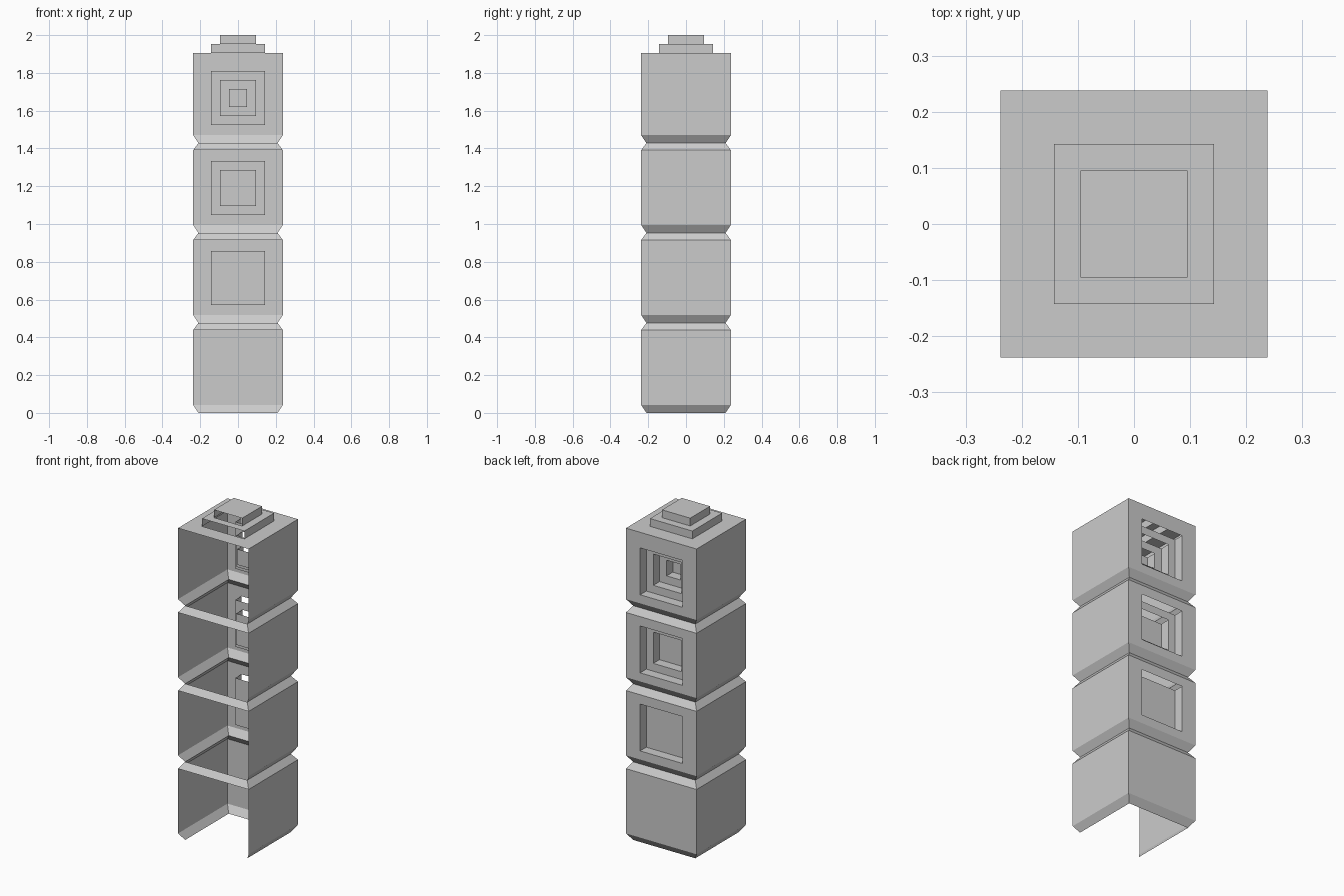
import bpy, bmesh

if "Cube" in bpy.data.objects:
    bpy.data.objects.remove(bpy.data.objects["Cube"])

U = 2 / 42          # module: tower is 10 wide and 42 tall
DEPTH = 1.25        # depth of each window step
NECK = 4.4          # half width at the grooves


def skin(bm, loops, skip, cap=False):
    """Join successive four-point loops with quads; skip(i, k) leaves a side open."""
    rows = [[bm.verts.new([c * U for c in p]) for p in loop] for loop in loops]
    for i, (a, b) in enumerate(zip(rows, rows[1:])):
        for k in range(4):
            n = (k + 1) % 4
            if not skip(i, k):
                bm.faces.new((a[k], a[n], b[n], b[k]))
    if cap:
        bm.faces.new(rows[-1])


def level(h, z):
    """Horizontal square loop; side 0 is the front, side 2 the back."""
    return [(-h, -h, z), (h, -h, z), (h, h, z), (-h, h, z)]


def upright(hx, z0, z1, y):
    """Loop on the back wall; side 0 is the sill, side 2 the head."""
    return [(hx, y, z0), (-hx, y, z0), (-hx, y, z1), (hx, y, z1)]


def finish(bm, name):
    bmesh.ops.remove_doubles(bm, verts=bm.verts, dist=1e-5)
    mesh = bpy.data.meshes.new(name)
    bm.to_mesh(mesh)
    bm.free()
    bpy.context.collection.objects.link(bpy.data.objects.new(name, mesh))


# Four hollow storeys: open front, only the upper front bevels are closed
for s in range(4):
    z = 10 * s
    top = 40 if s == 3 else z + 9.2
    profile = [(NECK, z), (5, z + 0.9), (5, top)]
    if s < 3:
        profile.append((NECK, z + 10))
    bm = bmesh.new()
    skin(bm, [level(*p) for p in profile],
         lambda i, k: (k == 0 and i < 2) or (k == 2 and i == 1))
    # Back wall with s nested window steps, each open at its head
    loops = [upright(5, z + 0.9, top, 5)]
    for j in range(s):
        h = 3 - j
        for y in (5 - j * DEPTH, 5 - (j + 1) * DEPTH):
            loops.append(upright(h, z + 5 - h, z + 5 + h, y))
    skin(bm, loops, lambda i, k: k == 2 and i % 2 == 1, cap=True)
    finish(bm, f"storey_{s + 1}")

# Roof with two hollow steps, open at the front
bm = bmesh.new()
skin(bm, [level(*p) for p in ((5, 40), (3, 40), (3, 41), (2, 41), (2, 42))],
     lambda i, k: k == 0 and i % 2 == 1, cap=True)
finish(bm, "stepped_roof")
